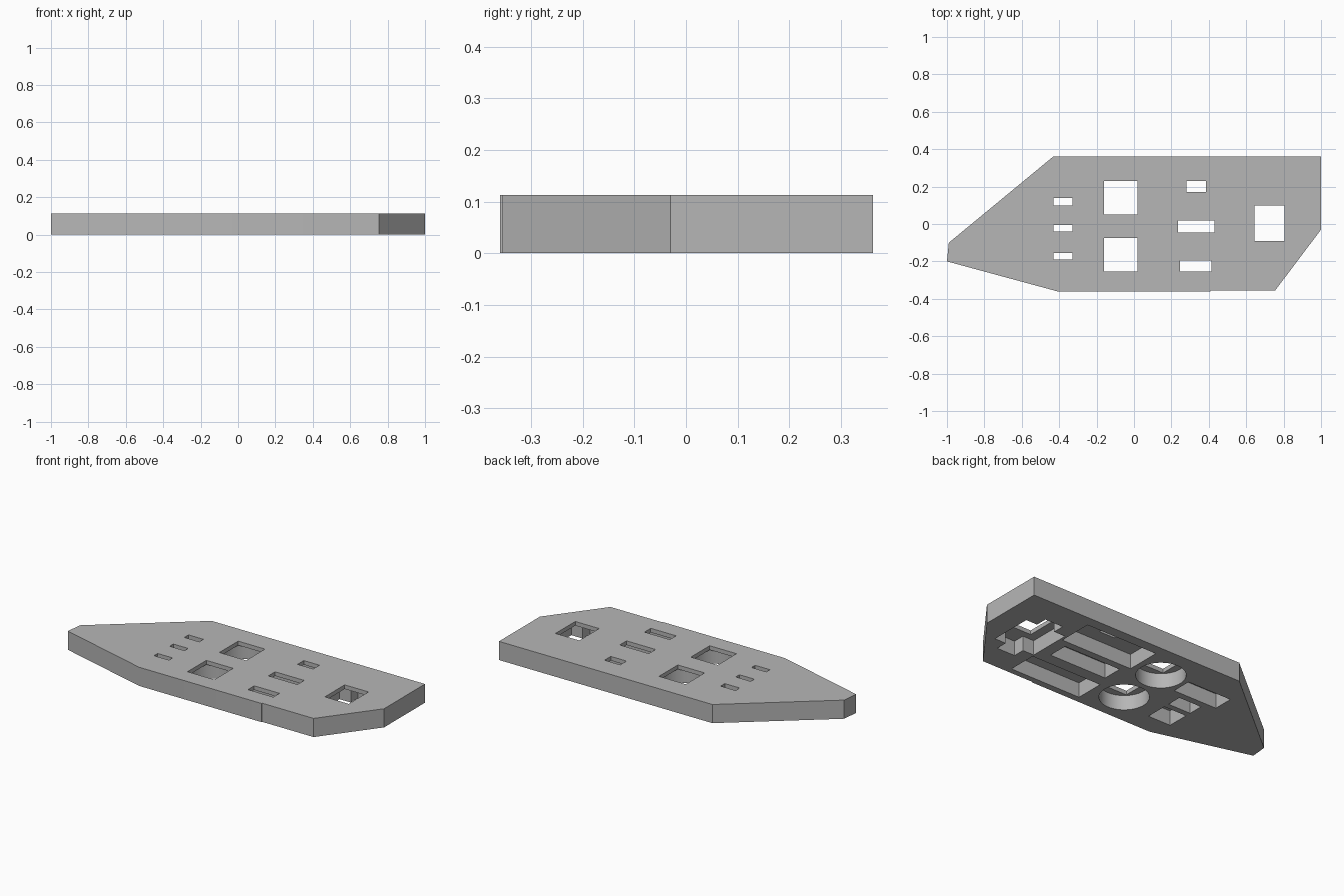
import bpy
import bmesh
from math import cos, sin, tau, radians

if "Cube" in bpy.data.objects:
    bpy.data.objects.remove(bpy.data.objects["Cube"], do_unlink=True)

HEIGHT = 0.113
CEILING = 0.088      # depth of the underside pockets
PAST = 0.05          # overshoot so cutters break cleanly through

grey = bpy.data.materials.new("plain_grey")
grey.use_nodes = True
grey.diffuse_color = (0.47, 0.47, 0.47, 1)
grey.node_tree.nodes["Principled BSDF"].inputs["Base Color"].default_value = grey.diffuse_color


def prism(name, outline, low, high):
    """Extrude a flat outline between two heights."""
    bm = bmesh.new()
    face = bm.faces.new([bm.verts.new((x, y, low)) for x, y in outline])
    top = bmesh.ops.extrude_face_region(bm, geom=[face])["geom"]
    bmesh.ops.translate(bm, vec=(0, 0, high - low),
                        verts=[v for v in top if isinstance(v, bmesh.types.BMVert)])
    bmesh.ops.recalc_face_normals(bm, faces=bm.faces)
    mesh = bpy.data.meshes.new(name)
    bm.to_mesh(mesh)
    bm.free()
    mesh.materials.append(grey)
    obj = bpy.data.objects.new(name, mesh)
    bpy.context.collection.objects.link(obj)
    return obj


def rect(x0, x1, y0, y1):
    return [(x0, y0), (x1, y0), (x1, y1), (x0, y1)]


def circle(cx, cy, r, sides=64):
    return [(cx + r * cos(tau * i / sides), cy + r * sin(tau * i / sides)) for i in range(sides)]


def cross(x, y, wide, deep, tab, reach):
    """Rectangle with a narrower tab at each y end."""
    half = [(wide, -deep), (wide, deep), (tab, deep), (tab, reach)]
    other = [(-a, -b) for a, b in half]
    return [(x + a, y + b) for a, b in [(tab, -reach), (tab, -deep)] + half
            + [(-tab, reach), (-tab, deep)] + [(-wide, deep)] + other[:1][1:]
            + [(-wide, -deep), (-tab, -deep), (-tab, -reach)]]


# Main plate
plate = prism("panel_plate", [
    (-1, -0.2), (-0.41, -0.36), (0.41, -0.36), (0.41, -0.355), (0.755, -0.355),
    (1, -0.03), (1, 0.362), (-0.43, 0.362), (-0.99, -0.10)], 0, HEIGHT)

# Openings through the top skin, each with its underside pocket
openings = [
    (rect(-0.16, 0.02, 0.05, 0.23), circle(-0.07, 0.14, 0.135)),
    (rect(-0.16, 0.02, -0.255, -0.075), circle(-0.07, -0.165, 0.135)),
    (rect(-0.43, -0.33, 0.10, 0.14), rect(-0.52, -0.23, 0.06, 0.18)),
    (rect(-0.43, -0.33, -0.04, -0.005), rect(-0.45, -0.30, -0.07, 0.02)),
    (rect(-0.43, -0.33, -0.19, -0.155), rect(-0.45, -0.30, -0.237, -0.105)),
    (rect(0.28, 0.385, 0.17, 0.23), rect(0.10, 0.575, 0.09, 0.30)),
    (rect(0.235, 0.43, -0.045, 0.02), rect(0.14, 0.52, -0.073, 0.047)),
    (rect(0.245, 0.415, -0.255, -0.195), rect(0.115, 0.585, -0.32, -0.145)),
    (rect(0.645, 0.805, -0.09, 0.10), cross(0.725, 0.0, 0.135, 0.13, 0.06, 0.2)),
]

cutters = []
for slot, pocket in openings:
    cutters.append(prism("slot_cutter", slot, CEILING / 2, HEIGHT + PAST))
    cutters.append(prism("pocket_cutter", pocket, -PAST, CEILING))

for cutter in cutters:
    cutter.hide_render = True
    cut = plate.modifiers.new("cut", "BOOLEAN")
    cut.operation = "DIFFERENCE"
    cut.solver = "EXACT"
    cut.object = cutter

# Bake the cuts and drop the cutters
bpy.context.view_layer.update()
evaluated = plate.evaluated_get(bpy.context.evaluated_depsgraph_get())
baked = bpy.data.meshes.new_from_object(evaluated)
plate.modifiers.clear()
plate.data = baked
for cutter in cutters:
    bpy.data.objects.remove(cutter, do_unlink=True)

# Smooth the round pocket walls, keep all other edges crisp
bpy.ops.object.select_all(action="DESELECT")
plate.select_set(True)
bpy.context.view_layer.objects.active = plate
bpy.ops.object.shade_smooth_by_angle(angle=radians(30))
